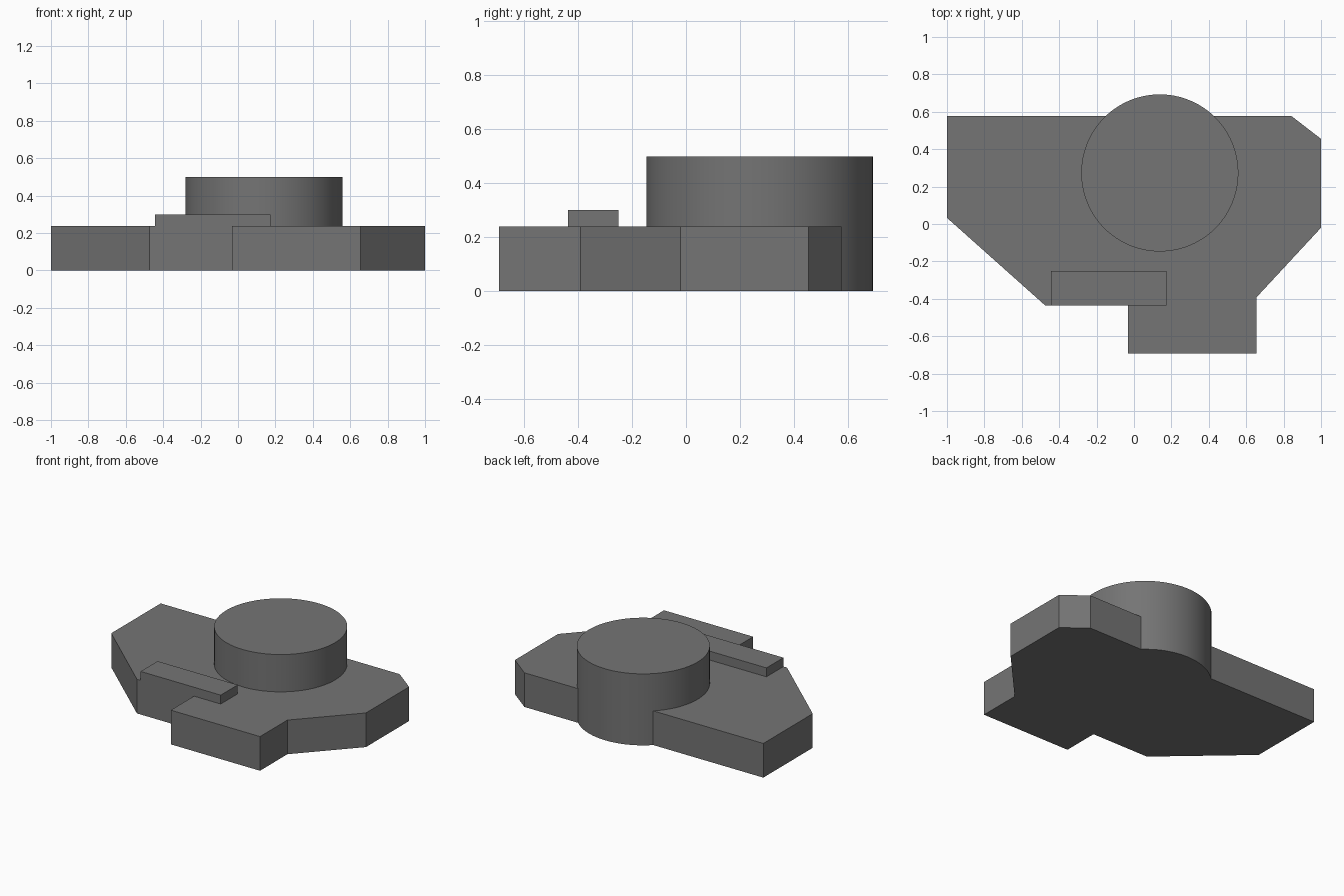
import bpy
import bmesh
import math

if "Cube" in bpy.data.objects:
    bpy.data.objects.remove(bpy.data.objects["Cube"])

# Dark grey shared by all parts
dark = bpy.data.materials.new("dark_grey")
dark.diffuse_color = (0.176, 0.176, 0.176, 1)
dark.use_nodes = True
dark.node_tree.nodes["Principled BSDF"].inputs["Base Color"].default_value = dark.diffuse_color


def extrude_outline(name, outline, z0, z1):
    """Solid prism from a plan outline."""
    bm = bmesh.new()
    face = bm.faces.new([bm.verts.new((x, y, z0)) for x, y in outline])
    top = bmesh.ops.extrude_face_region(bm, geom=[face])["geom"]
    moved = [v for v in top if isinstance(v, bmesh.types.BMVert)]
    bmesh.ops.translate(bm, verts=moved, vec=(0, 0, z1 - z0))
    bmesh.ops.recalc_face_normals(bm, faces=bm.faces[:])
    mesh = bpy.data.meshes.new(name)
    bm.to_mesh(mesh)
    bm.free()
    mesh.materials.append(dark)
    obj = bpy.data.objects.new(name, mesh)
    bpy.context.collection.objects.link(obj)
    return obj


# Base plate with angled sides and a front tab
extrude_outline("base_plate", [
    (-1, 0.577), (-1, 0.033), (-0.473, -0.437), (-0.033, -0.437),
    (-0.033, -0.693), (0.655, -0.693), (0.655, -0.392), (1, -0.02),
    (1, 0.455), (0.842, 0.577)], 0, 0.238)

# Low raised strip, flush with the plate's front edge
extrude_outline("raised_strip", [
    (-0.445, -0.437), (0.173, -0.437), (0.173, -0.25), (-0.445, -0.25)], 0.238, 0.3)

# Round drum running down to the ground and past the back edge
bpy.ops.mesh.primitive_cylinder_add(
    vertices=96, radius=0.42, depth=0.498, location=(0.138, 0.273, 0.249))
drum = bpy.context.object
drum.name = "round_drum"
drum.data.materials.append(dark)
bpy.ops.object.shade_smooth_by_angle(angle=math.radians(30))
